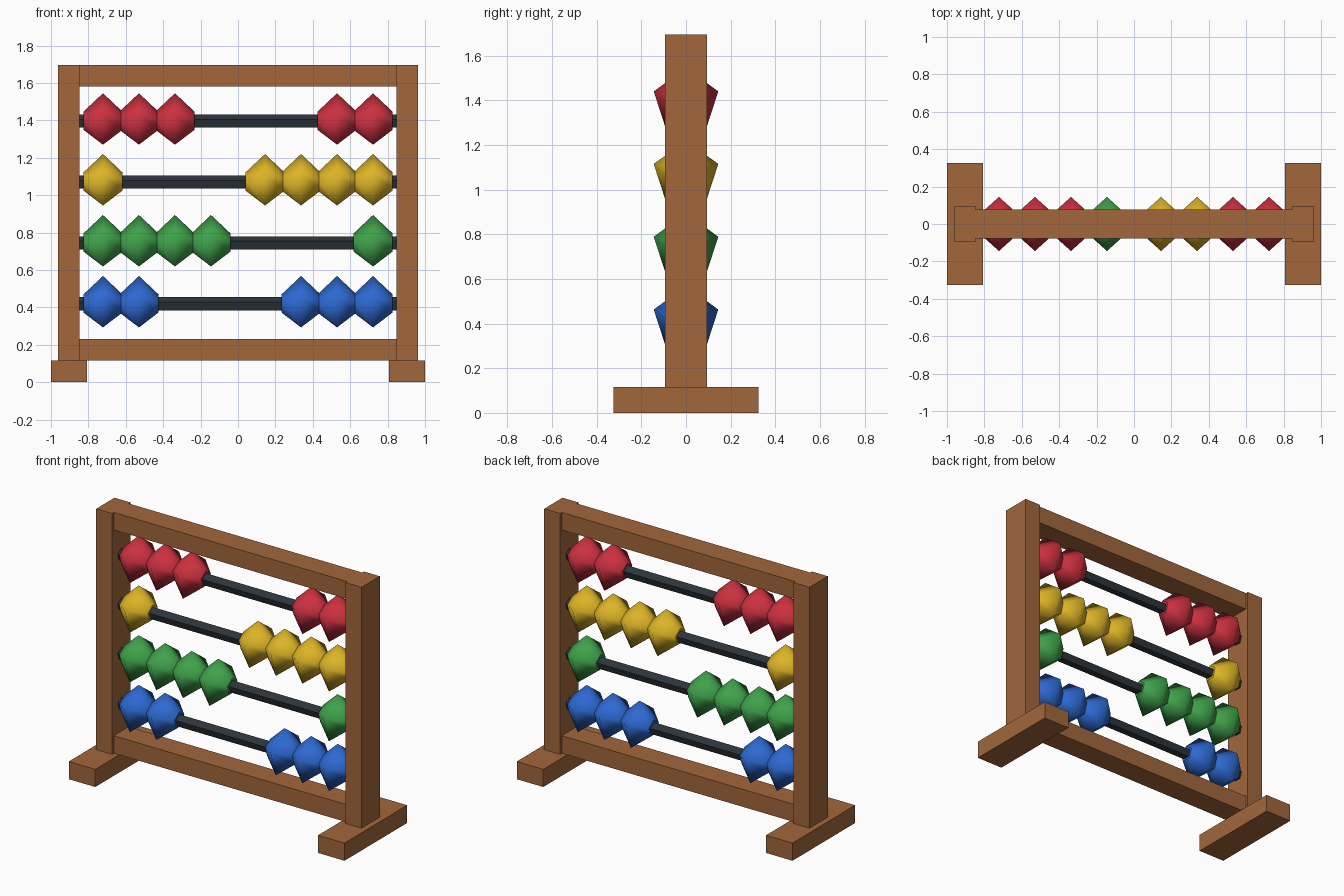
import bpy, bmesh, math

if "Cube" in bpy.data.objects:
    bpy.data.objects.remove(bpy.data.objects["Cube"])


def material(name, rgb):
    m = bpy.data.materials.new(name)
    m.diffuse_color = (*rgb, 1)
    m.use_nodes = True
    m.node_tree.nodes["Principled BSDF"].inputs["Base Color"].default_value = m.diffuse_color
    return m


wood = material("wood brown", (0.36, 0.135, 0.045))
steel = material("dark rod", (0.026, 0.035, 0.043))
red = material("red", (0.60, 0.03, 0.05))
yellow = material("yellow", (0.72, 0.46, 0.02))
green = material("green", (0.05, 0.36, 0.07))
blue = material("blue", (0.026, 0.14, 0.64))


def add_object(name, bm, mat, smooth=False):
    mesh = bpy.data.meshes.new(name)
    bmesh.ops.recalc_face_normals(bm, faces=bm.faces)
    for f in bm.faces:
        f.smooth = smooth and len(f.verts) == 4
    bm.to_mesh(mesh)
    bm.free()
    mesh.materials.append(mat)
    ob = bpy.data.objects.new(name, mesh)
    bpy.context.collection.objects.link(ob)
    return ob


def box(name, x, y, z, mat):
    """Box from (min, max) ranges."""
    bm = bmesh.new()
    bmesh.ops.create_cube(bm, size=1)
    for v in bm.verts:
        for i, (a, b) in enumerate((x, y, z)):
            v.co[i] = (a + b) / 2 + v.co[i] * (b - a)
    return add_object(name, bm, mat)


def lathe_x(name, profile, centre, mat, smooth, sides=5):
    """Five-sided lathe around the x axis, one corner pointing up."""
    bm = bmesh.new()
    cx, cz = centre
    rings = []
    for px, r in profile:
        angles = [math.pi / 2 + math.tau * i / sides for i in range(sides)]
        rings.append([bm.verts.new((cx + px, r * math.cos(a), cz + r * math.sin(a)))
                      for a in angles])
    for a, b in zip(rings, rings[1:]):
        for i in range(sides):
            j = (i + 1) % sides
            bm.faces.new((a[i], a[j], b[j], b[i]))
    bm.faces.new(rings[0])
    bm.faces.new(rings[-1])
    return add_object(name, bm, mat, smooth)


# Posts and feet on both sides
for side, s in (("left", -1), ("right", 1)):
    box(side + "_post", sorted((s * 0.847, s * 0.962)), (-0.095, 0.095), (0.116, 1.695), wood)
    box(side + "_foot", sorted((s * 0.808, s)), (-0.325, 0.325), (0, 0.116), wood)

# Top and bottom rails
box("top_rail", (-0.847, 0.847), (-0.077, 0.077), (1.58, 1.695), wood)
box("bottom_rail", (-0.847, 0.847), (-0.077, 0.077), (0.116, 0.231), wood)

# Rods with beads pushed to the left and right ends
BEAD = [(-0.104, 0.054), (0, 0.152), (0.104, 0.054)]
STEP = 0.1925
rows = [("red", red, 1.393, 3), ("yellow", yellow, 1.068, 1),
        ("green", green, 0.742, 4), ("blue", blue, 0.416, 2)]
for name, mat, z, left in rows:
    lathe_x(name + "_rod", [(-0.85, 0.0385), (0.85, 0.0385)], (0, z), steel, False)
    for i in range(5):
        x = -0.722 + i * STEP if i < left else 0.722 - (4 - i) * STEP
        lathe_x(f"{name}_bead_{i + 1}", BEAD, (x, z), mat, True)
